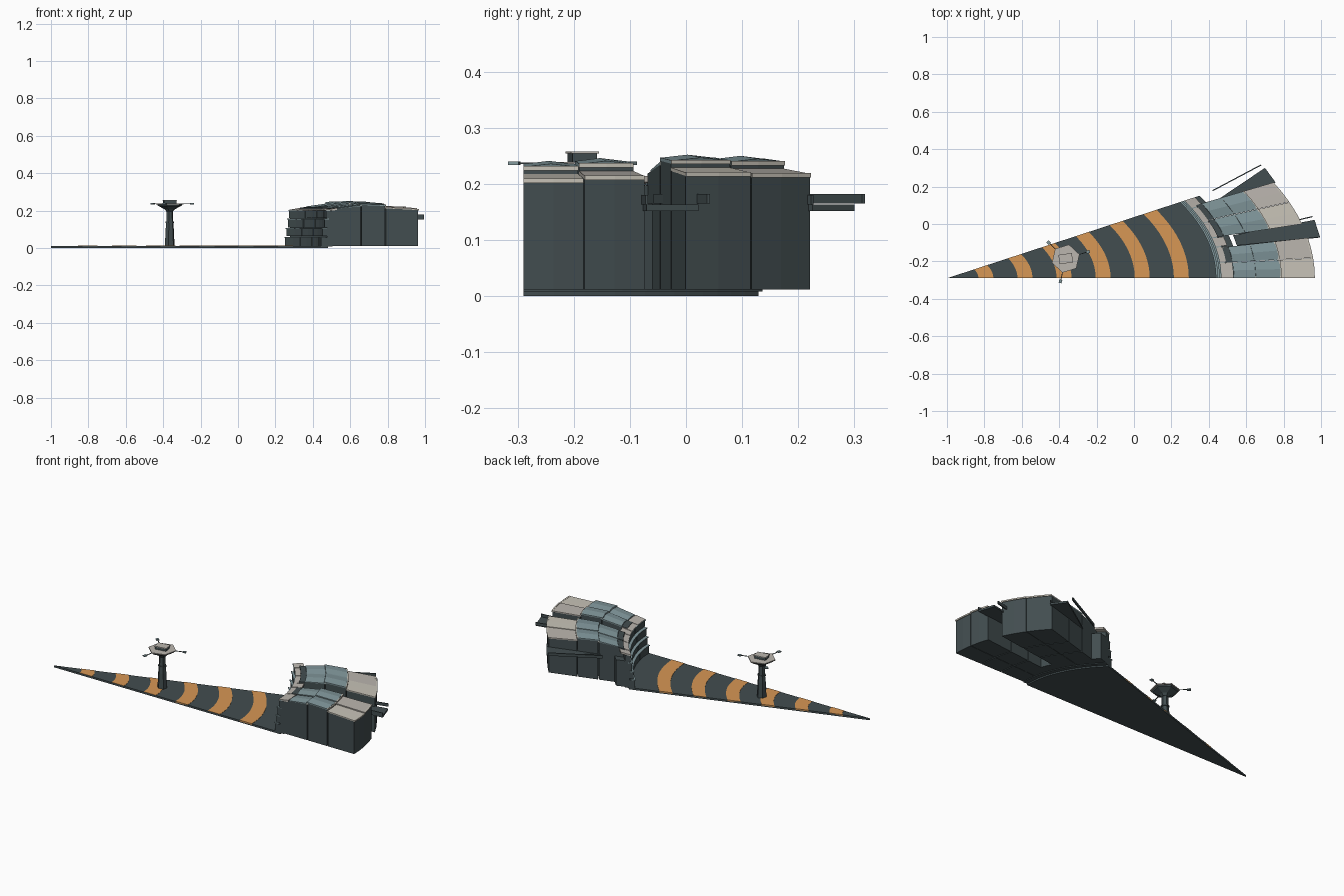
import bpy, bmesh, math
from math import sin, cos, radians
from mathutils import Vector, Matrix

if "Cube" in bpy.data.objects:
    bpy.data.objects.remove(bpy.data.objects["Cube"])

CX, CY, RATIO = -1.0, -0.29, 0.566   # centre of the oval, minor/major ratio

def mat(name, c):
    m = bpy.data.materials.new(name)
    m.diffuse_color = (*c, 1)
    m.use_nodes = True
    m.node_tree.nodes["Principled BSDF"].inputs["Base Color"].default_value = m.diffuse_color
    return m

DARK = mat("slate", (0.055, 0.075, 0.08))
ORANGE = mat("orange", (0.68, 0.31, 0.09))
BEIGE = mat("beige", (0.50, 0.47, 0.43))
TEAL = mat("grey_teal", (0.22, 0.31, 0.33))
TAN = mat("tan", (0.58, 0.55, 0.48))

def finish(name, bm, m):
    bmesh.ops.recalc_face_normals(bm, faces=bm.faces)
    me = bpy.data.meshes.new(name)
    bm.to_mesh(me)
    bm.free()
    me.materials.append(m)
    ob = bpy.data.objects.new(name, me)
    bpy.context.collection.objects.link(ob)
    return ob

def oval(a, t):
    return CX + a * cos(radians(t)), CY + a * RATIO * sin(radians(t))

def arc_block(name, a0, a1, t0, t1, bottom, top, m, n=2):
    """Slice of an oval ring; bottom/top give z at the inner and outer edge."""
    bm = bmesh.new()
    rings = []
    for i in range(n + 1):
        t = t0 + (t1 - t0) * i / n
        pts = [(a0, bottom[0]), (a1, bottom[1]), (a1, top[1]), (a0, top[0])]
        rings.append([bm.verts.new((*oval(a, t), z)) for a, z in pts])
    for r, s in zip(rings, rings[1:]):
        for k in range(4):
            bm.faces.new((r[k], r[(k + 1) % 4], s[(k + 1) % 4], s[k]))
    bm.faces.new(rings[0])
    bm.faces.new(rings[-1])
    return finish(name, bm, m)

def slab(name, pts, z0, z1, m):
    bm = bmesh.new()
    f = bm.faces.new([bm.verts.new((x, y, z0)) for x, y in pts])
    ext = bmesh.ops.extrude_face_region(bm, geom=[f])["geom"]
    bmesh.ops.translate(bm, verts=[v for v in ext if isinstance(v, bmesh.types.BMVert)],
                        vec=(0, 0, z1 - z0))
    return finish(name, bm, m)

def panel(name, p, q, z0, z1, w, m):
    """Thin upright or flat bar between two plan points."""
    p, q = Vector(p), Vector(q)
    d = (q - p).normalized()
    n = Vector((-d.y, d.x)) * w / 2
    return slab(name, [p + n, p - n, q - n, q + n], z0, z1, m)

# Floor wedge and raised stripes
N = 16
slab("floor", [(CX, CY)] + [oval(1.48, 30 * i / N) for i in range(N + 1)], 0, 0.011, DARK)
for i in range(6):
    a = 0.168 + 0.209 * i
    arc_block(f"floor_stripe_{i}", a, a + 0.08, 0, 30, (0.006,) * 2, (0.0125,) * 2, ORANGE, N)

# Stepped inner wall with thin ledges
for k, (z0, z1) in enumerate([(0.008, 0.056), (0.064, 0.102), (0.11, 0.153), (0.161, 0.198)]):
    a = 1.438 + 0.009 * k
    for j, (t0, t1) in enumerate([(0, 7.3), (7.6, 14.8), (15.2, 22.4), (22.7, 30)]):
        arc_block(f"wall_band_{k}_{j}", a + 0.006, 1.50, t0, t1, (z0,) * 2, (z1,) * 2, DARK)
    arc_block(f"wall_ledge_{k}", a, a + 0.03, 0, 30, (z1,) * 2, (z1 + 0.004,) * 2, TEAL, 10)
arc_block("wall_core", 1.476, 1.505, 0, 30, (0.008,) * 2, (0.197,) * 2, DARK, 10)

# Front roof ring, split into facets
for j, (t0, t1) in enumerate([(0, 5.6), (5.8, 11.4), (11.7, 14.9), (15.2, 20.8),
                              (21, 26.6), (26.9, 30)]):
    arc_block(f"front_roof_{j}", 1.468, 1.53, t0, t1, (0.197, 0.203), (0.204, 0.214), BEIGE)

# Seating blocks: four facets, three rows, dark body with coloured roof
rows = [("inner", 1.50, 1.655, 0.207, 0.223, TEAL, 1.535),
        ("middle", 1.66, 1.785, 0.230, 0.225, TEAL, 1.652),
        ("outer", 1.79, 1.962, 0.212, 0.203, BEIGE, 1.785)]
facets = [(0, 5.55, 0.0), (5.65, 11.2, 0.005), (15.1, 21.4, 0.011), (21.5, 27.4, 0.009)]
for j, (t0, t1, lift) in enumerate(facets):
    for name, a0, a1, zi, zo, m, ar in rows:
        zi, zo = zi + lift, zo + lift
        arc_block(f"{name}_block_{j}", a0, a1, t0, t1, (0.012,) * 2, (zi, zo), DARK)
        if name == "outer":
            m = TAN if j % 2 == 0 else BEIGE
        arc_block(f"{name}_roof_{j}", ar, a1 + 0.003, t0, t1, (zi, zo),
                  (zi + 0.006, zo + 0.006), m)
        # low ridge on the glazed roofs, pale edge trim on every row
        if m is TEAL:
            mid = (t0 + t1) / 2
            bm = bmesh.new()
            c = [bm.verts.new((*oval(a, t), z + 0.0055)) for a, t, z in
                 [(ar, t0, zi), (a1, t0, zo), (a1, t1, zo), (ar, t1, zi)]]
            r0 = bm.verts.new((*oval(ar, mid), zi + 0.011))
            r1 = bm.verts.new((*oval(a1, mid), zo + 0.011))
            for f in [(c[0], c[1], r1, r0), (r0, r1, c[2], c[3]),
                      (c[0], r0, c[3]), (c[1], c[2], r1), c]:
                bm.faces.new(f)
            finish(f"{name}_ridge_{j}", bm, TEAL)
        arc_block(f"{name}_trim_{j}", a1 - 0.004, a1 + 0.005, t0, t1,
                  (zo - 0.001,) * 2, (zo + 0.007,) * 2, TAN)

# Aisles: low wall behind the front ring, deck and side rail
for j, (t0, t1) in enumerate([(11.2, 15.1), (27.4, 30)]):
    arc_block(f"aisle_wall_{j}", 1.50, 1.56, t0, t1, (0.012,) * 2, (0.165,) * 2, DARK)
decks = [[(0.53, -0.06), (0.55, -0.115), (0.995, -0.07), (0.965, 0.022)],
         [(0.44, 0.125), (0.49, 0.06), (0.755, 0.225), (0.70, 0.30)]]
rails = [((0.56, -0.055), (0.955, 0.04)), ((0.42, 0.178), (0.68, 0.316))]
for j in range(2):
    slab(f"aisle_deck_{j}", decks[j], 0.152, 0.163, DARK)
    panel(f"aisle_rail_{j}", *rails[j], 0.165, 0.182, 0.006, DARK)
    d = decks[j]
    panel(f"aisle_side_{j}", d[1], d[2], 0.163, 0.18, 0.005, DARK)

# Tower: six-sided column, flared dish and roof plate
TX, TY = -0.365, -0.185

def hex_lathe(name, prof, m, turn):
    bm = bmesh.new()
    rings = [[bm.verts.new((TX + r * cos(radians(60 * k + turn)),
                            TY + r * sin(radians(60 * k + turn)), z)) for k in range(6)]
             for r, z in prof]
    for a, b in zip(rings, rings[1:]):
        for k in range(6):
            bm.faces.new((a[k], a[(k + 1) % 6], b[(k + 1) % 6], b[k]))
    bm.faces.new(rings[0])
    bm.faces.new(rings[-1])
    return finish(name, bm, m)

hex_lathe("tower_column", [(0.027, 0.008), (0.023, 0.10), (0.019, 0.14), (0.017, 0.205)], DARK, 17)
hex_lathe("tower_collar", [(0.024, 0.135), (0.024, 0.143)], DARK, 17)
hex_lathe("tower_dish", [(0.018, 0.195), (0.03, 0.208), (0.066, 0.226), (0.07, 0.234)], DARK, 17)
hex_lathe("tower_plate", [(0.077, 0.234), (0.077, 0.239)], BEIGE, 17)

def cabin(name, lx, ly, z0, z1, m):
    r = Matrix.Rotation(radians(8), 2)
    pts = [Vector((TX, TY)) + r @ Vector((sx * lx, sy * ly))
           for sx, sy in [(-1, -1), (1, -1), (1, 1), (-1, 1)]]
    slab(name, pts, z0, z1, m)

cabin("tower_cabin", 0.033, 0.022, 0.238, 0.254, DARK)
cabin("tower_cabin_roof", 0.036, 0.025, 0.254, 0.258, BEIGE)

# Three tower arms with end lamps
for i, ang in enumerate((17, 137, 257)):
    d = Vector((cos(radians(ang)), sin(radians(ang))))
    c = Vector((TX, TY))
    panel(f"tower_arm_{i}", c + d * 0.06, c + d * 0.118, 0.2355, 0.2385, 0.004, DARK)
    panel(f"tower_lamp_{i}", c + d * 0.115, c + d * 0.134, 0.234, 0.24, 0.016, TEAL)
